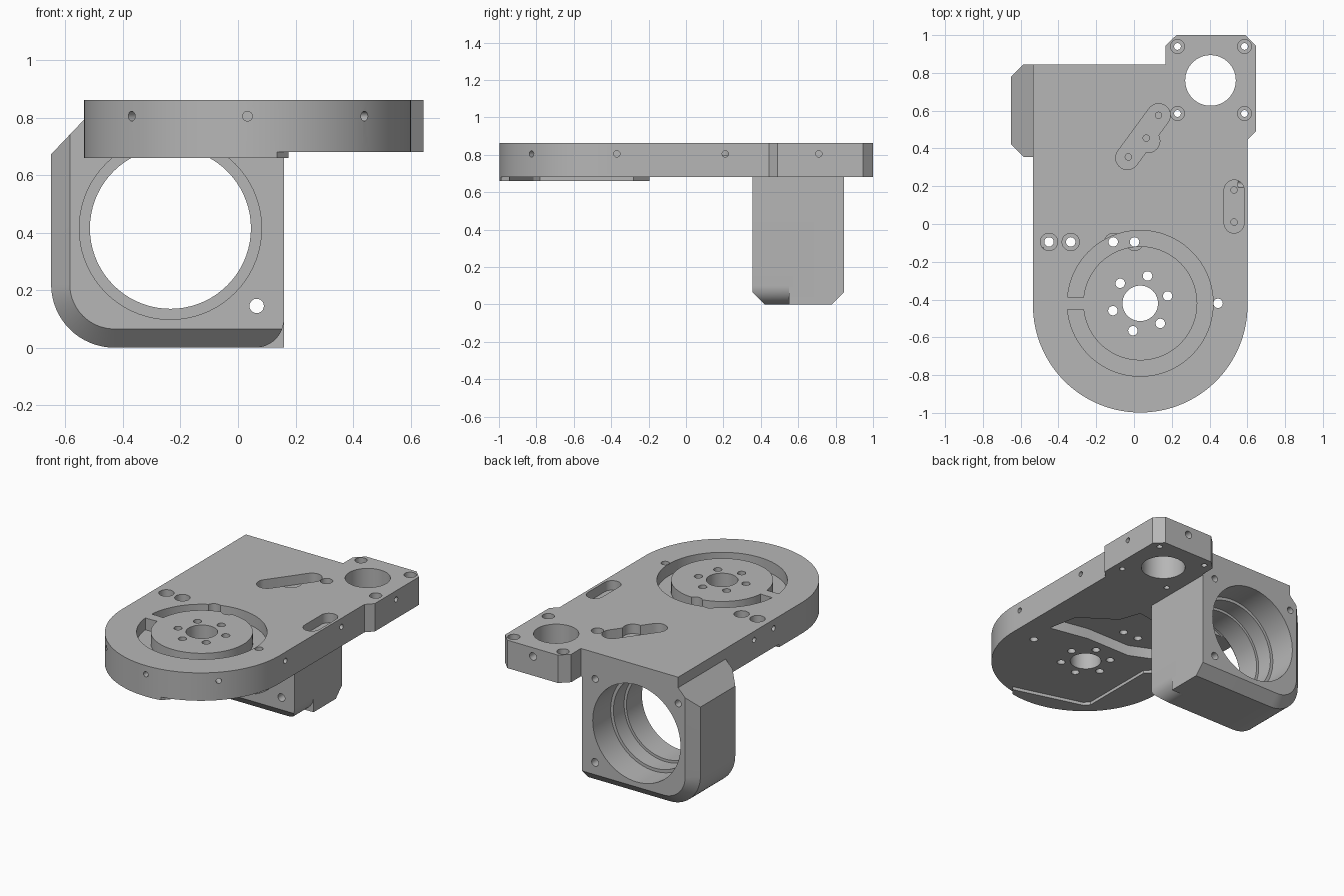
import bpy, bmesh
from math import pi, cos, sin, atan2, hypot, radians
from mathutils import Matrix, Vector

cube = bpy.data.objects.get("Cube")
if cube:
    bpy.data.objects.remove(cube, do_unlink=True)

grey = bpy.data.materials.new("machined_grey")
grey.use_nodes = True
COLOR = (0.47, 0.47, 0.47, 1)
grey.diffuse_color = COLOR
grey.node_tree.nodes["Principled BSDF"].inputs["Base Color"].default_value = COLOR

TOP, LOW, LIP = 0.862, 0.68, 0.66
CX, CY, R = 0.033, -0.43, 0.568      # rounded front end of the plate
DISC = (0.033, -0.42)                # round boss on the plate
BORE = (-0.235, 0.415)               # bore in the block, x and z


def arc(cx, cy, r, a0, a1, n):
    return [(cx + r * cos(radians(a0 + (a1 - a0) * i / n)),
             cy + r * sin(radians(a0 + (a1 - a0) * i / n))) for i in range(n + 1)]


def loft(bm, rings):
    """Closed solid through rings of equal point count."""
    loops = [[bm.verts.new(p) for p in ring] for ring in rings]
    for a, b in zip(loops, loops[1:]):
        for i in range(len(a)):
            j = (i + 1) % len(a)
            bm.faces.new((a[i], a[j], b[j], b[i]))
    bm.faces.new(loops[0])
    bm.faces.new(loops[-1])


def prism(bm, pts, z0, z1):
    loft(bm, [[(x, y, z) for x, y in pts] for z in (z0, z1)])


def rod(bm, p, q, r, n=24):
    """Cylinder from p to q."""
    p, q = Vector(p), Vector(q)
    turn = (q - p).to_track_quat('Z', 'Y').to_matrix().to_4x4()
    bmesh.ops.create_cone(bm, cap_ends=True, segments=n, radius1=r, radius2=r,
                          depth=(q - p).length, matrix=Matrix.Translation((p + q) / 2) @ turn)


def drill(bm, points, r, z0, z1, n=24):
    for x, y in points:
        rod(bm, (x, y, z0), (x, y, z1), r, n)


def slot(bm, p, q, r, z0, z1):
    a = atan2(q[1] - p[1], q[0] - p[0]) * 180 / pi
    prism(bm, arc(*q, r, a - 90, a + 90, 14) + arc(*p, r, a + 90, a + 270, 14), z0, z1)


def make(name, bm):
    bmesh.ops.recalc_face_normals(bm, faces=bm.faces[:])
    mesh = bpy.data.meshes.new(name)
    bm.to_mesh(mesh)
    bm.free()
    obj = bpy.data.objects.new(name, mesh)
    bpy.context.collection.objects.link(obj)
    mesh.materials.append(grey)
    return obj


def combine(target, bm, operation='DIFFERENCE'):
    tool = make("cutter", bm)
    tool.hide_render = True
    mod = target.modifiers.new("combine", 'BOOLEAN')
    mod.operation, mod.solver, mod.object = operation, 'EXACT', tool
    bpy.ops.object.select_all(action='DESELECT')
    bpy.context.view_layer.objects.active = target
    target.select_set(True)
    bpy.ops.object.modifier_apply(modifier=mod.name)
    bpy.data.objects.remove(tool, do_unlink=True)


# Plate with rounded front and a chamfered tab at the back
bm = bmesh.new()
prism(bm, arc(CX, CY, R, 180, 360, 64) + [
    (0.601, 0.445), (0.645, 0.49), (0.645, 0.945), (0.59, 1), (0.225, 1),
    (0.167, 0.945), (0.167, 0.845), (-0.535, 0.845)], LIP, TOP)
body = make("bracket_body", bm)

# Underside relief that leaves a thin lip at the front left
bm = bmesh.new()
prism(bm, [(0.135, -1.2), (0.135, -0.99), (0.175, -0.945), (-0.28, -0.815), (-0.31, -0.78),
           (-0.31, -0.28), (-0.4, -0.195), (-0.8, -0.195), (-0.8, 1.2), (1, 1.2), (1, -1.2)],
      0.5, LOW)
combine(body, bm)


# Hanging block, chamfered along its outer side and bottom
def block_ring(y, d):
    pts = [(0.16, 0.8), (-0.65 + d, 0.8)] + arc(-0.43, 0.22, 0.22 - d, 180, 270, 16) + [(0.16, d)]
    return [(x, y, z) for x, z in pts]


bm = bmesh.new()
loft(bm, [block_ring(0.355, 0.065), block_ring(0.42, 0), block_ring(0.78, 0),
          block_ring(0.845, 0.065)])
block = make("motor_block", bm)

# Sloped shoulder and rounded lower front corner
bm = bmesh.new()
loft(bm, [[(x, y, z) for x, z in ((-0.8, 0.515), (-0.5, 0.83), (-0.8, 0.9))] for y in (0.2, 1)])
corner = arc(0.06, 0.1, 0.1, -90, 0, 12) + [(0.3, 0.1), (0.3, -0.1), (0.06, -0.1)]
loft(bm, [[(x, y, z) for x, z in corner] for y in (0.2, 0.55)])
combine(block, bm)
bm = bmesh.new()
bm.from_mesh(block.data)
bpy.data.objects.remove(block, do_unlink=True)
combine(body, bm, 'UNION')

# Stepped bore through the block
for r, y0, y1 in ((0.28, 0.34, 0.95), (0.317, 0.34, 0.39), (0.297, 0.55, 0.95), (0.317, 0.66, 0.95)):
    bm = bmesh.new()
    rod(bm, (BORE[0], y0, BORE[1]), (BORE[0], y1, BORE[1]), r, 72)
    combine(body, bm)

# Screw holes around the bore
bm = bmesh.new()
rod(bm, (0.065, 0.3, 0.145), (0.065, 0.95, 0.145), 0.025)
for x in (0.065, -0.535):
    rod(bm, (x, 0.77, 0.69), (x, 0.95, 0.69), 0.022)
combine(body, bm)

# Ring groove around the disc, interrupted by a small web
bm = bmesh.new()
prism(bm, arc(*DISC, 0.386, -175, 175, 80) + arc(*DISC, 0.302, 174, -174, 80), 0.785, 1)
combine(body, bm)

# Underside pocket
bm = bmesh.new()
prism(bm, [(0.03, 0.22), (0.15, 0.24), (0.2, 0.1), (0.42, -0.05), (0.46, -0.25),
           (0.2, -0.2), (-0.12, -0.2), (-0.3, -0.12), (-0.3, -0.02)], 0.5, 0.75)
combine(body, bm)

# Recessed slots on top
bm = bmesh.new()
slot(bm, (0.53, 0.005), (0.53, 0.18), 0.053, 0.8, 1)
slot(bm, (-0.035, 0.35), (0.13, 0.575), 0.062, 0.8, 1)
combine(body, bm)
bm = bmesh.new()
drill(bm, [(0.075, 0.44)], 0.062, 0.8, 1)
combine(body, bm)

# Counterbores on top
tab_holes = [(x, y) for x in (0.23, 0.585) for y in (0.585, 0.94)]
row_holes = [(x, -0.095) for x in (-0.45, -0.335, -0.11, 0.003)]
bm = bmesh.new()
drill(bm, tab_holes, 0.037, 0.81, 1)
drill(bm, row_holes, 0.046, 0.8, 1)
combine(body, bm)

# Through holes
bm = bmesh.new()
drill(bm, [(0.405, 0.76)], 0.134, 0.5, 1, 56)
drill(bm, [DISC], 0.094, 0.5, 1, 48)
drill(bm, [(DISC[0] + 0.15 * cos(radians(15 + 60 * k)),
            DISC[1] + 0.15 * sin(radians(15 + 60 * k))) for k in range(6)], 0.025, 0.5, 1)
drill(bm, row_holes + [(0.445, -0.42)], 0.025, 0.5, 1)
drill(bm, tab_holes, 0.018, 0.5, 1)
# Blind holes in the slot floors
drill(bm, [(0.53, 0.01), (0.53, 0.18), (-0.03, 0.355), (0.065, 0.455), (0.13, 0.575)],
      0.017, 0.765, 0.9, 16)
combine(body, bm)

# Threaded holes around the plate edge
bm = bmesh.new()
Z = 0.805
for x in (-0.37, CX, 0.44):
    d = Vector((x - CX, -(R * R - (x - CX) ** 2) ** 0.5, 0)).normalized()
    c = Vector((CX, CY, Z))
    rod(bm, c + d * 0.5, c + d * 0.65, 0.017, 16)
for y in (-0.37, 0.21):
    rod(bm, (0.55, y, Z), (0.7, y, Z), 0.017, 16)
for y in (-0.14, 0.06):
    rod(bm, (-0.48, y, Z), (-0.65, y, Z), 0.017, 16)
rod(bm, (0.59, 0.71, Z), (0.7, 0.71, Z), 0.017, 16)
rod(bm, (0.405, 0.94, Z), (0.405, 1.1, Z), 0.025, 16)
combine(body, bm)

# Smooth round walls, crisp edges
bpy.ops.object.select_all(action='DESELECT')
body.select_set(True)
bpy.context.view_layer.objects.active = body
bpy.ops.object.shade_smooth_by_angle(angle=radians(30))
